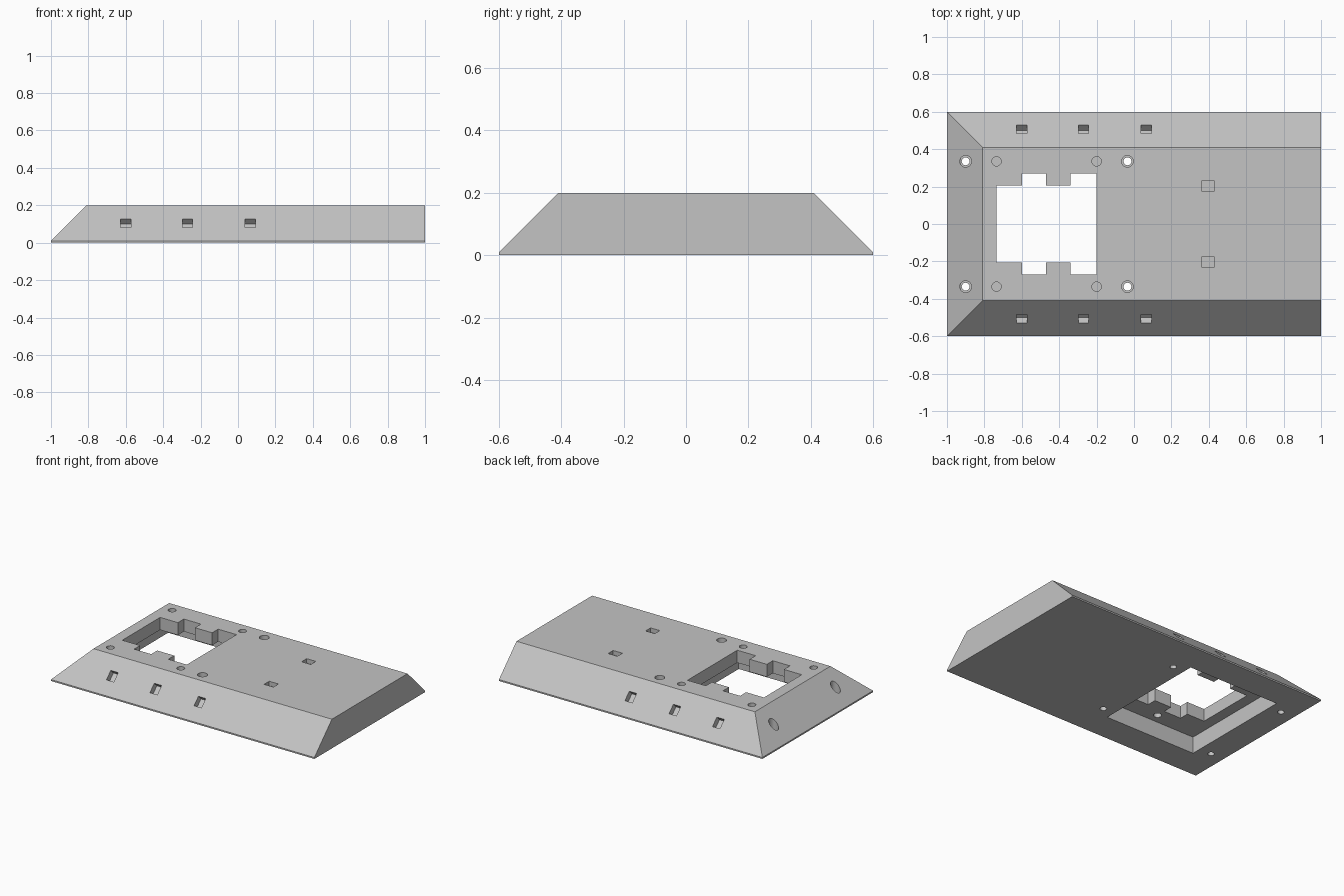
import bpy, bmesh, math
from mathutils import Matrix

if "Cube" in bpy.data.objects:
    bpy.data.objects.remove(bpy.data.objects["Cube"], do_unlink=True)

grey = bpy.data.materials.new("plain grey")
grey.use_nodes = True
colour = (0.55, 0.55, 0.55, 1)
grey.diffuse_color = colour
grey.node_tree.nodes["Principled BSDF"].inputs["Base Color"].default_value = colour

HEIGHT, LIP, RUN = 0.20, 0.01, 0.19


def make_object(name, bm):
    bmesh.ops.recalc_face_normals(bm, faces=bm.faces)
    mesh = bpy.data.meshes.new(name)
    bm.to_mesh(mesh)
    bm.free()
    mesh.materials.append(grey)
    obj = bpy.data.objects.new(name, mesh)
    bpy.context.collection.objects.link(obj)
    return obj


def prism(name, outline, z0, z1):
    bm = bmesh.new()
    face = bm.faces.new([bm.verts.new((x, y, z0)) for x, y in outline])
    top = bmesh.ops.extrude_face_region(bm, geom=[face])
    verts = [g for g in top["geom"] if isinstance(g, bmesh.types.BMVert)]
    bmesh.ops.translate(bm, verts=verts, vec=(0, 0, z1 - z0))
    return make_object(name, bm)


def box(name, centre, size, tilt=0):
    bm = bmesh.new()
    matrix = (Matrix.Translation(centre) @ Matrix.Rotation(tilt, 4, "X")
              @ Matrix.Diagonal((*size, 1)))
    bmesh.ops.create_cube(bm, size=1, matrix=matrix)
    return make_object(name, bm)


def cylinder(name, x, y, radius, z0, z1):
    bm = bmesh.new()
    bmesh.ops.create_cone(bm, cap_ends=True, segments=32, radius1=radius,
                          radius2=radius, depth=z1 - z0,
                          matrix=Matrix.Translation((x, y, (z0 + z1) / 2)))
    return make_object(name, bm)


# Wedge-sided housing: three sloped sides, one upright end, thin base lip
bm = bmesh.new()
rings = []
for z, inset in ((0, 0), (LIP, 0), (HEIGHT, RUN)):
    a, b = -1 + inset, 0.6 - inset
    rings.append([bm.verts.new((x, y, z))
                  for x, y in ((a, -b), (1, -b), (1, b), (a, b))])
for low, high in zip(rings, rings[1:]):
    for i in range(4):
        j = (i + 1) % 4
        bm.faces.new((low[i], low[j], high[j], high[i]))
bm.faces.new(rings[0])
bm.faces.new(rings[-1])
housing = make_object("housing", bm)

cutters = []

# Pocket underneath and the notched window above it
cutters.append(box("underside_pocket", (-0.465, 0, 0.0575), (0.69, 0.8, 0.115)))
cutters[-1].location.z = -0.001
half = [(-0.735, 0.205), (-0.6, 0.205), (-0.6, 0.27), (-0.47, 0.27),
        (-0.47, 0.205), (-0.34, 0.205), (-0.34, 0.27), (-0.2, 0.27)]
window = half + [(x, -y) for x, y in reversed(half)]
cutters.append(prism("window_cut", window, 0.05, 0.3))

for side in (-1, 1):
    # Counterbored through holes
    for x in (-0.9, -0.035):
        cutters.append(cylinder("screw_hole", x, side * 0.335, 0.021, -0.1, 0.1))
        cutters.append(cylinder("counterbore", x, side * 0.335, 0.031, 0.05, 0.3))
    # Blind holes in the top and in the pocket ceiling
    for x in (-0.735, -0.2):
        cutters.append(cylinder("blind_hole", x, side * 0.335, 0.025, 0.16, 0.3))
    cutters.append(cylinder("ceiling_hole", -0.47, side * 0.335, 0.025, 0.08, 0.15))
    # Small rectangular recesses
    cutters.append(box("top_recess", (0.395, side * 0.203, 0.2), (0.07, 0.055, 0.06)))
    # Slots set square to the long slopes
    for x in (-0.6, -0.27, 0.065):
        cutters.append(box("side_slot", (x, side * 0.506, 0.104),
                           (0.056, 0.066, 0.08), -side * math.pi / 4))

for cutter in cutters:
    mod = housing.modifiers.new(cutter.name, "BOOLEAN")
    mod.operation = "DIFFERENCE"
    mod.solver = "EXACT"
    mod.object = cutter

# Apply the cuts and drop the helpers
bpy.context.view_layer.update()
graph = bpy.context.evaluated_depsgraph_get()
result = bpy.data.meshes.new_from_object(housing.evaluated_get(graph))
housing.modifiers.clear()
housing.data = result
for cutter in cutters:
    bpy.data.objects.remove(cutter, do_unlink=True)
